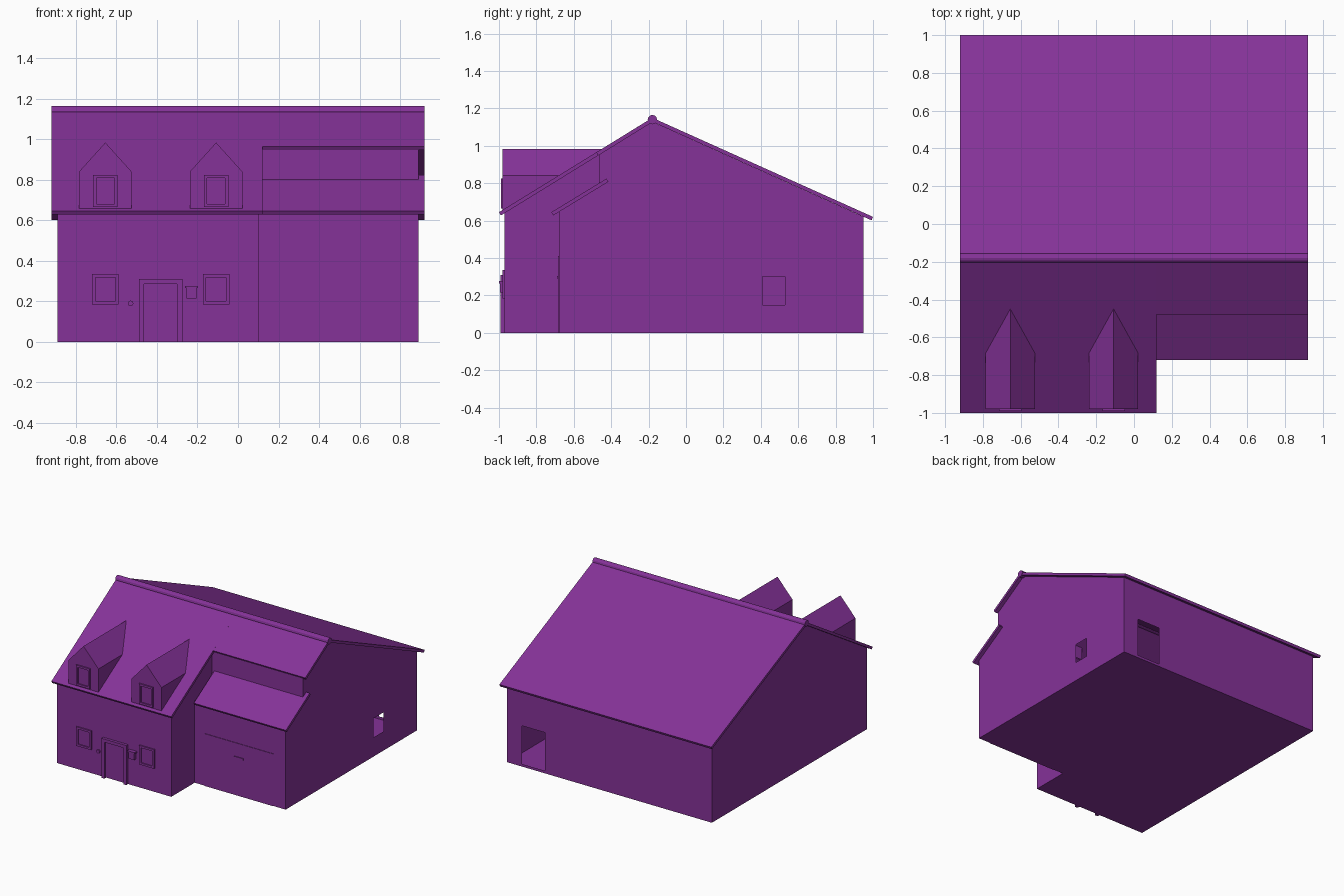
import bpy, bmesh, math
from mathutils import Vector

if "Cube" in bpy.data.objects:
    bpy.data.objects.remove(bpy.data.objects["Cube"])

purple = bpy.data.materials.new("purple")
purple.diffuse_color = (0.235, 0.032, 0.315, 1)
purple.use_nodes = True
purple.node_tree.nodes["Principled BSDF"].inputs["Base Color"].default_value = purple.diffuse_color


def finish(bm, name):
    me = bpy.data.meshes.new(name)
    bm.to_mesh(me)
    bm.free()
    me.materials.append(purple)
    ob = bpy.data.objects.new(name, me)
    bpy.context.collection.objects.link(ob)
    return ob


def prism(bm, pts, step):
    """Closed prism: polygon pts swept along the vector step."""
    a = [bm.verts.new(p) for p in pts]
    b = [bm.verts.new(Vector(p) + Vector(step)) for p in pts]
    n = len(a)
    faces = [bm.faces.new(a), bm.faces.new(b[::-1])]
    faces += [bm.faces.new((a[i], b[i], b[(i + 1) % n], a[(i + 1) % n])) for i in range(n)]
    bmesh.ops.recalc_face_normals(bm, faces=faces)
    return faces


def cut(bm, co, no, clear=False):
    bmesh.ops.bisect_plane(bm, geom=bm.verts[:] + bm.edges[:] + bm.faces[:],
                           plane_co=co, plane_no=no, clear_inner=clear)


def box(bm, x0, x1, y0, y1, z0, z1):
    prism(bm, [(x0, y0, z0), (x1, y0, z0), (x1, y0, z1), (x0, y0, z1)], (0, y1 - y0, 0))


def frame(bm, x0, x1, y0, y1, z0, z1, w, bottom=True):
    """Rectangular surround of bar width w."""
    box(bm, x0, x0 + w, y0, y1, z0, z1)
    box(bm, x1 - w, x1, y0, y1, z0, z1)
    box(bm, x0 + w, x1 - w, y0, y1, z1 - w, z1)
    if bottom:
        box(bm, x0 + w, x1 - w, y0, y1, z0, z0 + w)


# Hollow wall shell: long left wing, shorter garage wing
ridge, back = (-0.18, 1.128), [(0.95, 0.62), (0.95, 0)]
left = [(-0.97, 0), (-0.97, 0.641), ridge] + back
right = [(-0.68, 0), (-0.68, 0.647), (-0.465, 0.778), (-0.465, 0.953), ridge] + back
bm = bmesh.new()
prism(bm, [(-0.89, y, z) for y, z in left], (0.99, 0, 0))
prism(bm, [(0.1, y, z) for y, z in right], (0.79, 0, 0))
for y in (-0.465, 0.41, 0.53):
    cut(bm, (0, y, 0), (0, 1, 0))
for x in (0.56, 0.76):
    cut(bm, (x, 0, 0), (1, 0, 0))
for z in (0.02, 0.15, 0.30, 0.32):
    cut(bm, (0, 0, z), (0, 0, 1))


def unwanted(f):
    c = f.calc_center_median()
    party = abs(c.x - 0.1) < 1e-3 and abs(f.normal.x) > 0.9 and (c.y > -0.465 or f.normal.x < 0)
    under_roof = f.normal.z > 0.3
    side_window = c.x > 0.88 and abs(f.normal.x) > 0.9 and 0.41 < c.y < 0.53 and 0.15 < c.z < 0.30
    back_door = c.y > 0.94 and f.normal.y > 0.9 and 0.56 < c.x < 0.76 and 0.02 < c.z < 0.32
    return party or under_roof or side_window or back_door


bmesh.ops.delete(bm, geom=[f for f in bm.faces if unwanted(f)], context='FACES')
finish(bm, "walls")


# Roof slabs, given by their top line in side view
def slab(name, p, q, x0, x1, t=0.02):
    p, q = Vector(p), Vector(q)
    d = (q - p).normalized()
    n = Vector((d.y, -d.x))
    if n.y > 0:
        n = -n
    bm = bmesh.new()
    prism(bm, [(x0, v.x, v.y) for v in (p, q, q + n * t, p + n * t)], (x1 - x0, 0, 0))
    finish(bm, name)


top = (-0.18, 1.15)
slab("back_roof", top, (1.0, 0.62), -0.92, 0.92)
slab("front_roof", top, (-1.0, 0.645), -0.92, 0.12)
slab("front_roof_short", top, (-0.48, 0.965), 0.12, 0.92)
slab("garage_roof", (-0.425, 0.825), (-0.72, 0.645), 0.12, 0.92)

# Round ridge cap
bm = bmesh.new()
ring = [(-0.922, -0.18 + 0.025 * math.cos(i * math.pi / 6), 1.14 + 0.025 * math.sin(i * math.pi / 6))
        for i in range(12)]
prism(bm, ring, (1.844, 0, 0))
finish(bm, "ridge_cap")


def window(name, x0, x1, y, z0, z1):
    bm = bmesh.new()
    frame(bm, x0, x1, y - 0.01, y, z0, z1, 0.016)
    box(bm, x0 + 0.016, x1 - 0.016, y - 0.002, y, z0 + 0.016, z1 - 0.016)
    finish(bm, name)


# Two dormers trimmed at the roof plane, with a window above and below
for side, cx in (("left", -0.655), ("right", -0.108)):
    bm = bmesh.new()
    prof = [(-0.13, 0.6), (0.13, 0.6), (0.13, 0.84), (0, 0.984), (-0.13, 0.84)]
    prism(bm, [(cx + x, -0.98, z) for x, z in prof], (0, 0.65, 0))
    cut(bm, (0, -1, 0.643), (0, -0.616, 1), True)
    finish(bm, side + "_dormer")
    window(side + "_dormer_window", cx - 0.06, cx + 0.06, -0.98, 0.665, 0.825)
    window(side + "_window", cx - 0.065, cx + 0.065, -0.97, 0.185, 0.335)

# Front door with surround
bm = bmesh.new()
frame(bm, -0.49, -0.275, -0.992, -0.97, 0.0, 0.31, 0.025, bottom=False)
finish(bm, "door_surround")
bm = bmesh.new()
box(bm, -0.465, -0.30, -0.976, -0.97, 0.008, 0.285)
finish(bm, "front_door")

# Mailbox and bell
bm = bmesh.new()
box(bm, -0.255, -0.205, -0.995, -0.97, 0.215, 0.265)
box(bm, -0.262, -0.198, -1.0, -0.97, 0.265, 0.277)
finish(bm, "mailbox")
bm = bmesh.new()
prism(bm, [(-0.53 + 0.014 * math.cos(i * math.pi / 4), -0.98, 0.19 + 0.014 * math.sin(i * math.pi / 4))
           for i in range(8)], (0, 0.01, 0))
finish(bm, "door_bell")

# Garage door and handle
bm = bmesh.new()
box(bm, 0.186, 0.786, -0.684, -0.68, 0.0, 0.41)
finish(bm, "garage_door")
bm = bmesh.new()
box(bm, 0.45, 0.525, -0.69, -0.684, 0.29, 0.305)
finish(bm, "garage_handle")
